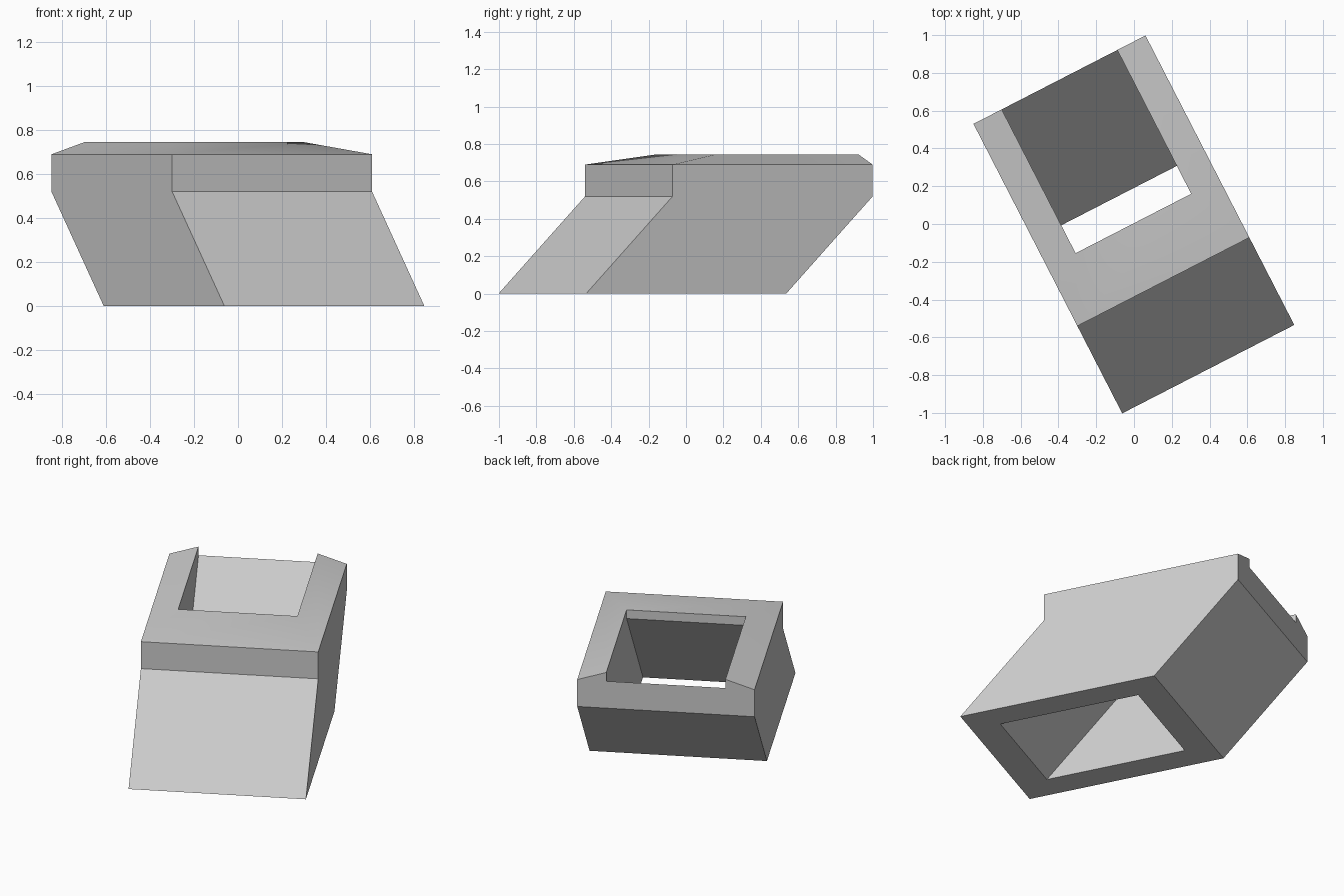
import bpy
import bmesh
import math

cube = bpy.data.objects.get("Cube")
if cube:
    bpy.data.objects.remove(cube, do_unlink=True)

WIDTH, DEPTH, WALL = 1.024, 1.203, 0.168
BEND, LIP, TOP = 0.52, 0.69, 0.745   # heights: end of slant, rim base, rim top
FRONT_RIM = 0.347

grey = bpy.data.materials.new("plain grey")
grey.use_nodes = True
colour = (0.6, 0.6, 0.6, 1)
grey.diffuse_color = colour
grey.node_tree.nodes["Principled BSDF"].inputs["Base Color"].default_value = colour


def ring(bm, margin, front, back, z):
    """Four corners: front left, front right, back right, back left."""
    corners = ((margin, front), (WIDTH - margin, front),
               (WIDTH - margin, back), (margin, back))
    return [bm.verts.new((x, y, z)) for x, y in corners]


def loft(bm, rings, sides=(0, 1, 2, 3)):
    for a, b in zip(rings, rings[1:]):
        for i in sides:
            j = (i + 1) % 4
            bm.faces.new((a[i], a[j], b[j], b[i]))


def finish(bm, name):
    mesh = bpy.data.meshes.new(name)
    bm.to_mesh(mesh)
    bm.free()
    mesh.materials.append(grey)
    obj = bpy.data.objects.new(name, mesh)
    bpy.context.collection.objects.link(obj)
    obj.location = (-0.30, -0.54, 0)
    obj.rotation_euler.z = math.radians(27.2)
    return obj


# Slanted hollow duct with an upright band at its upper end
bm = bmesh.new()
outer = [ring(bm, 0, 0, DEPTH, LIP), ring(bm, 0, 0, DEPTH, BEND),
         ring(bm, 0, -BEND, DEPTH - BEND, 0)]
inner = [ring(bm, WALL, FRONT_RIM - LIP, DEPTH - LIP, 0),
         ring(bm, WALL, FRONT_RIM, DEPTH, LIP)]
loft(bm, [r[::-1] for r in outer + inner])
finish(bm, "duct_body")

# Bevelled rim, open at the back
bm = bmesh.new()
base = ring(bm, 0, 0, DEPTH, LIP)
crest = ring(bm, WALL, FRONT_RIM, DEPTH, TOP)
foot = ring(bm, WALL, FRONT_RIM, DEPTH, LIP)
loft(bm, [base, crest, foot], sides=(0, 1, 3))
bm.faces.new((base[2], foot[2], crest[2]))
bm.faces.new((base[3], crest[3], foot[3]))
rim = finish(bm, "top_rim")

# Soften only the shallow corners of the rim
bpy.ops.object.select_all(action='DESELECT')
rim.select_set(True)
bpy.context.view_layer.objects.active = rim
bpy.ops.object.shade_smooth_by_angle(angle=math.radians(30))
